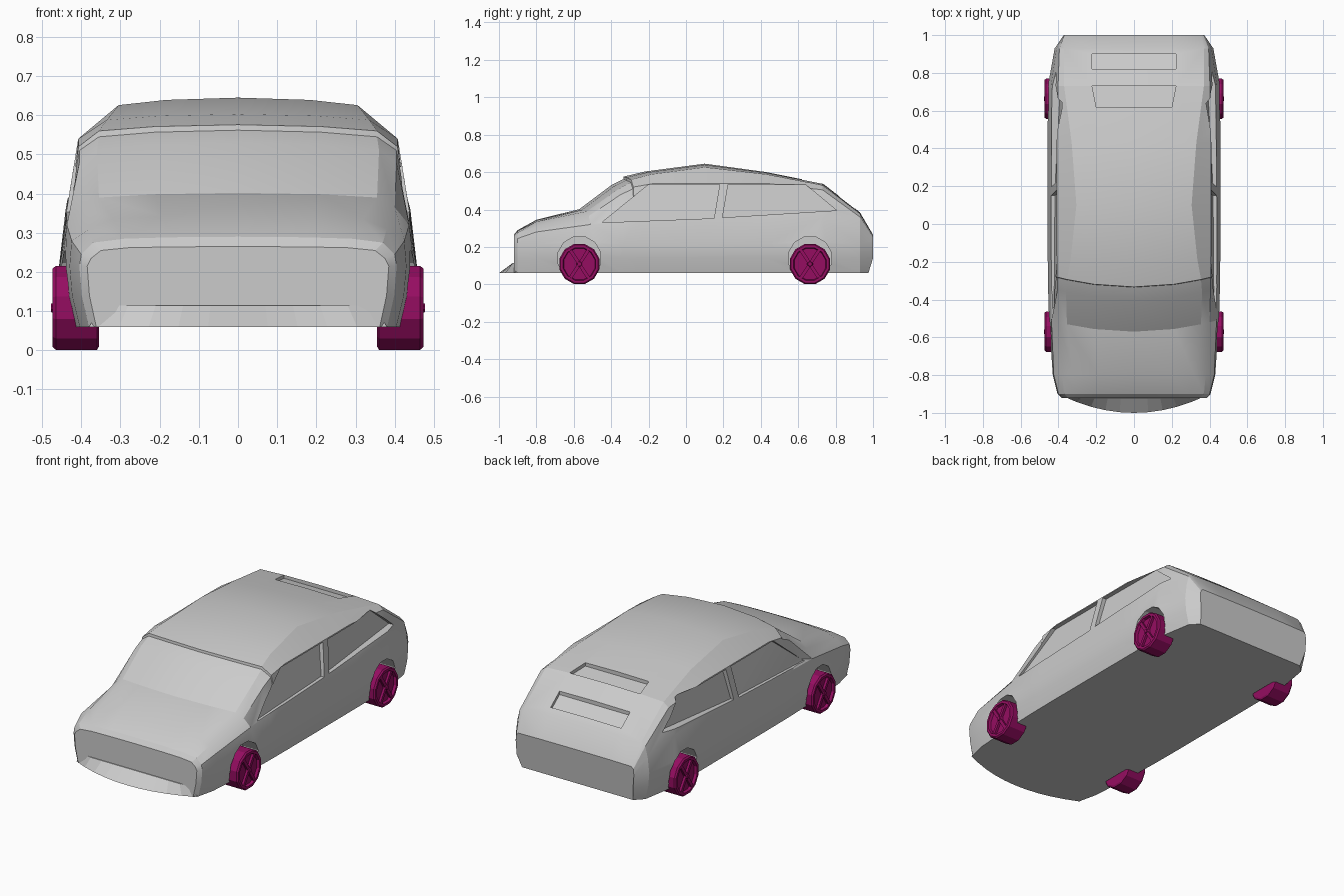
import bpy, bmesh, math

if "Cube" in bpy.data.objects:
    bpy.data.objects.remove(bpy.data.objects["Cube"])

TAU = 2 * math.pi


def loft(name, loops, mat=None):
    """Skin equal-length closed loops and cap both ends."""
    bm = bmesh.new()
    rings = [[bm.verts.new(p) for p in loop] for loop in loops]
    n = len(loops[0])
    for a, b in zip(rings, rings[1:]):
        for i in range(n):
            j = (i + 1) % n
            bm.faces.new((a[i], a[j], b[j], b[i]))
    bm.faces.new(rings[0])
    bm.faces.new(rings[-1])
    bmesh.ops.recalc_face_normals(bm, faces=bm.faces)
    me = bpy.data.meshes.new(name)
    bm.to_mesh(me)
    bm.free()
    ob = bpy.data.objects.new(name, me)
    bpy.context.collection.objects.link(ob)
    if mat:
        me.materials.append(mat)
    return ob


def circle(x, y, z, r, n=12):
    return [(x, y + r * math.cos(TAU * (i + .5) / n), z + r * math.sin(TAU * (i + .5) / n))
            for i in range(n)]


# Body sections: y, sill width, belt (x, z), shoulder (x, z), top edge (x, z), centre z
sections = [
    (-0.92, .385, .375, .235, .35, .255, .28, .262, .265),
    (-0.90, .405, .40, .245, .37, .275, .29, .285, .29),
    (-0.80, .43, .425, .28, .38, .31, .32, .335, .345),
    (-0.57, .45, .437, .32, .40, .365, .355, .39, .402),
    (-0.40, .455, .44, .325, .405, .48, .36, .51, .53),
    (-0.335, .456, .44, .325, .405, .51, .355, .545, .562),
    (-0.333, .456, .44, .325, .407, .52, .355, .56, .576),
    (-0.22, .457, .44, .33, .408, .54, .335, .588, .603),
    (0.10, .457, .44, .34, .408, .54, .305, .626, .645),
    (0.43, .457, .44, .35, .408, .54, .33, .588, .60),
    (0.73, .456, .44, .36, .402, .505, .37, .53, .54),
    (0.93, .42, .41, .30, .395, .36, .37, .378, .385),
    (1.00, .372, .37, .235, .368, .25, .355, .262, .265),
]
rings = []
for y, w, wb, zb, ws, zs, wr, zr, zt in sections:
    half = [(.94 * w, .06), (.985 * w, .14), (w, .215), (wb, zb), (ws, zs), (wr, zr),
            (.6 * wr, zr + .7 * (zt - zr)), (0, zt)]
    pts = half + [(-x, z) for x, z in reversed(half[:-1])]
    bow = .05 if -.7 < y < -.2 else 0
    rings.append([(x, y + bow * (x / .4) ** 2 - (.025 if y > .99 and z < .1 else 0), z)
                  for x, z in pts])
body = loft("car_body", rings)

cutters = []
windows = [
    [(-.45, .33), (-.2, .533), (.18, .533), (.15, .353)],
    [(.195, .357), (.225, .533), (.64, .533), (.805, .395)],
]
for s in (1, -1):
    # Recessed side windows
    for poly in windows:
        inner = [(s * (.425 - (z - .32) * .19 - max(0, y - .6) * .12), y, z) for y, z in poly]
        cutters.append(loft("window_cutter", [inner, [(s * .6, y, z) for y, z in poly]]))
    # Wheel arches
    for y in (-.57, .663):
        cutters.append(loft("arch_cutter", [circle(s * .35, y, .14, .118), circle(s * .6, y, .14, .118)]))

# Shallow panels on the rear hatch
for y0, z0, w0, y1, z1, w1 in ((.62, .562, .20, .73, .54, .222), (.82, .47, .222, .90, .408, .222)):
    plan = [(-w0, y0, z0), (w0, y0, z0), (w1, y1, z1), (-w1, y1, z1)]
    cutters.append(loft("hatch_cutter", [[(x, y, z - .022) for x, y, z in plan],
                                         [(x, y, z + .1) for x, y, z in plan]]))

bpy.context.view_layer.objects.active = body
for c in cutters:
    c.hide_render = True
    m = body.modifiers.new("cut", 'BOOLEAN')
    m.operation = 'DIFFERENCE'
    m.solver = 'EXACT'
    m.object = c
    bpy.ops.object.modifier_apply(modifier=m.name)
    bpy.data.objects.remove(c)
body.data.shade_smooth()
body.data.set_sharp_from_angle(angle=math.radians(22))

# Curved front lip
arc = [(x / 10 * .38, -1 + .09 * abs(x / 10) ** 2) for x in range(-10, 11, 2)]
back = [(.38, -.87), (-.38, -.87)]
loft("front_lip", [[(x, y, .06) for x, y in arc + back],
                   [(x * .92, max(y, -.925), .115) for x, y in arc + back]])

# Wheels: twelve-sided tyre with recessed rim and crossed spokes
pink = bpy.data.materials.new("wheel_magenta")
pink.diffuse_color = (.30, .004, .12, 1)
pink.use_nodes = True
pink.node_tree.nodes["Principled BSDF"].inputs["Base Color"].default_value = pink.diffuse_color
profile = [(.355, .102), (.36, .111), (.465, .111), (.473, .104), (.473, .09), (.458, .086)]
for s, side in ((1, "right"), (-1, "left")):
    for y, end in ((-.57, "front"), (.663, "rear")):
        loft(f"{end}_{side}_wheel", [circle(s * x, y, .1085, r) for x, r in profile], pink)
        for a in (math.radians(57), math.radians(123)):
            c, d = math.cos(a), math.sin(a)
            rect = [(-.088, -.009), (.088, -.009), (.088, .009), (-.088, .009)]
            loft(f"{end}_{side}_spoke",
                 [[(s * x, y + u * c - v * d, .1085 + u * d + v * c) for u, v in rect]
                  for x in (.45, .471)], pink)
        loft(f"{end}_{side}_hub", [circle(s * .45, y, .1085, .018, 8),
                                   circle(s * .477, y, .1085, .012, 8)], pink)
